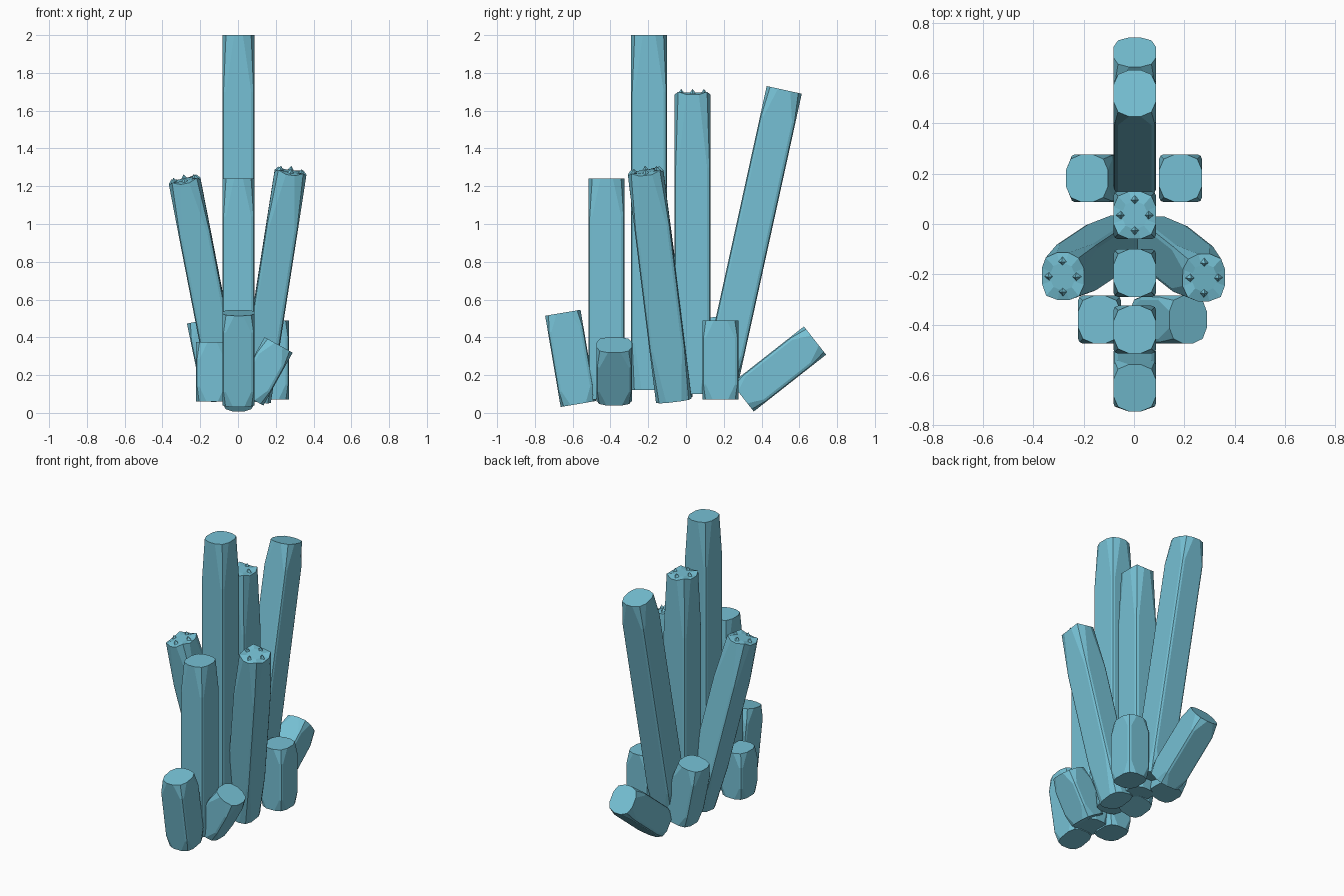
import bpy, bmesh, math
from mathutils import Vector, Matrix

if "Cube" in bpy.data.objects:
    bpy.data.objects.remove(bpy.data.objects["Cube"])

HX, HY = 0.085, 0.095          # half width and half depth of every crystal

mat = bpy.data.materials.new("crystal_blue")
mat.diffuse_color = (0.18, 0.53, 0.66, 1)
mat.use_nodes = True
mat.node_tree.nodes["Principled BSDF"].inputs["Base Color"].default_value = mat.diffuse_color


def section(c):
    """Rectangle outline with each corner cut back by c and slightly rounded (12 points)."""
    pts = []
    for sx, sy in ((1, 1), (-1, 1), (-1, -1), (1, -1)):
        corner = [(HX, HY - c), (HX - 0.3 * c, HY - 0.3 * c), (HX - c, HY)]
        if sx * sy < 0:
            corner.reverse()
        pts += [(sx * x, sy * y) for x, y in corner]
    return pts


def crystal(name, base, tip, top_len, low_len, low_cut=0.055, spiky=False):
    """Prism from base to tip whose corner facets widen towards both ends."""
    base, tip = Vector(base), Vector(tip)
    axis = tip - base
    h = axis.length
    bm = bmesh.new()
    levels = [(0, low_cut), (low_len, 0.018), (h - top_len, 0.018), (h, 0.062)]
    rings = [[bm.verts.new((x, y, z)) for x, y in section(c)] for z, c in levels]
    for a, b in zip(rings, rings[1:]):
        for i in range(12):
            j = (i + 1) % 12
            bm.faces.new((a[i], a[j], b[j], b[i]))
    bm.faces.new(rings[0][::-1])
    if spiky:
        # faceted crown: alternating raised and sunken tip with small points
        inner = []
        for i, v in enumerate(rings[-1]):
            z = v.co.z + (0.0 if i % 3 == 1 else -0.015)
            v.co.z = z
            inner.append(bm.verts.new((v.co.x * 0.55, v.co.y * 0.55, h - 0.005)))
        for i in range(12):
            j = (i + 1) % 12
            bm.faces.new((rings[-1][i], rings[-1][j], inner[j], inner[i]))
        bm.faces.new(inner)
        for k in range(4):
            a = k * math.pi / 2
            place = Matrix.Translation((0.055 * math.cos(a), 0.06 * math.sin(a), h))
            bmesh.ops.create_cone(bm, cap_ends=True, segments=4, radius1=0.022,
                                  radius2=0, depth=0.03, matrix=place)
    else:
        bm.faces.new(rings[-1])
    bmesh.ops.recalc_face_normals(bm, faces=bm.faces)
    rot = Vector((0, 0, 1)).rotation_difference(axis).to_matrix().to_4x4()
    bm.transform(Matrix.Translation(base) @ rot)
    mesh = bpy.data.meshes.new(name)
    bm.to_mesh(mesh)
    bm.free()
    mesh.materials.append(mat)
    bpy.context.collection.objects.link(bpy.data.objects.new(name, mesh))


# tall flat-topped crystals
crystal("tall_crystal", (0.003, -0.195, 0.12), (0.003, -0.195, 2.0), 0.3, 0.25)
crystal("front_tall_crystal", (0.003, -0.42, 0.07), (0.003, -0.42, 1.24), 0.2, 0.15)
crystal("back_leaning_crystal", (0.003, 0.18, 0.16), (0.003, 0.52, 1.71), 0.16, 0.16)

# crystals with spiky crowns
crystal("centre_crystal", (0.003, 0.035, 0.1), (0.003, 0.035, 1.70), 0.4, 0.25, spiky=True)
crystal("left_leaning_crystal", (-0.06, -0.06, 0.08), (-0.285, -0.21, 1.24), 0.3, 0.28, spiky=True)
crystal("right_leaning_crystal", (0.09, -0.065, 0.07), (0.28, -0.215, 1.285), 0.3, 0.28, spiky=True)

# short crystals around the foot
short = {
    "back": ((0.003, 0.30, 0.082), (0.003, 0.683, 0.383)),
    "front": ((0.003, -0.57, 0.047), (0.003, -0.652, 0.53)),
    "back_right": ((0.185, 0.182, 0.07), (0.185, 0.182, 0.49)),
    "back_left": ((-0.105, 0.182, 0.09), (-0.187, 0.182, 0.49)),
    "front_left": ((-0.137, -0.38, 0.06), (-0.137, -0.38, 0.375)),
    "front_right": ((0.06, -0.38, 0.08), (0.215, -0.38, 0.36)),
}
for name, (a, b) in short.items():
    crystal("short_crystal_" + name, a, b, 0.09, 0.08)
